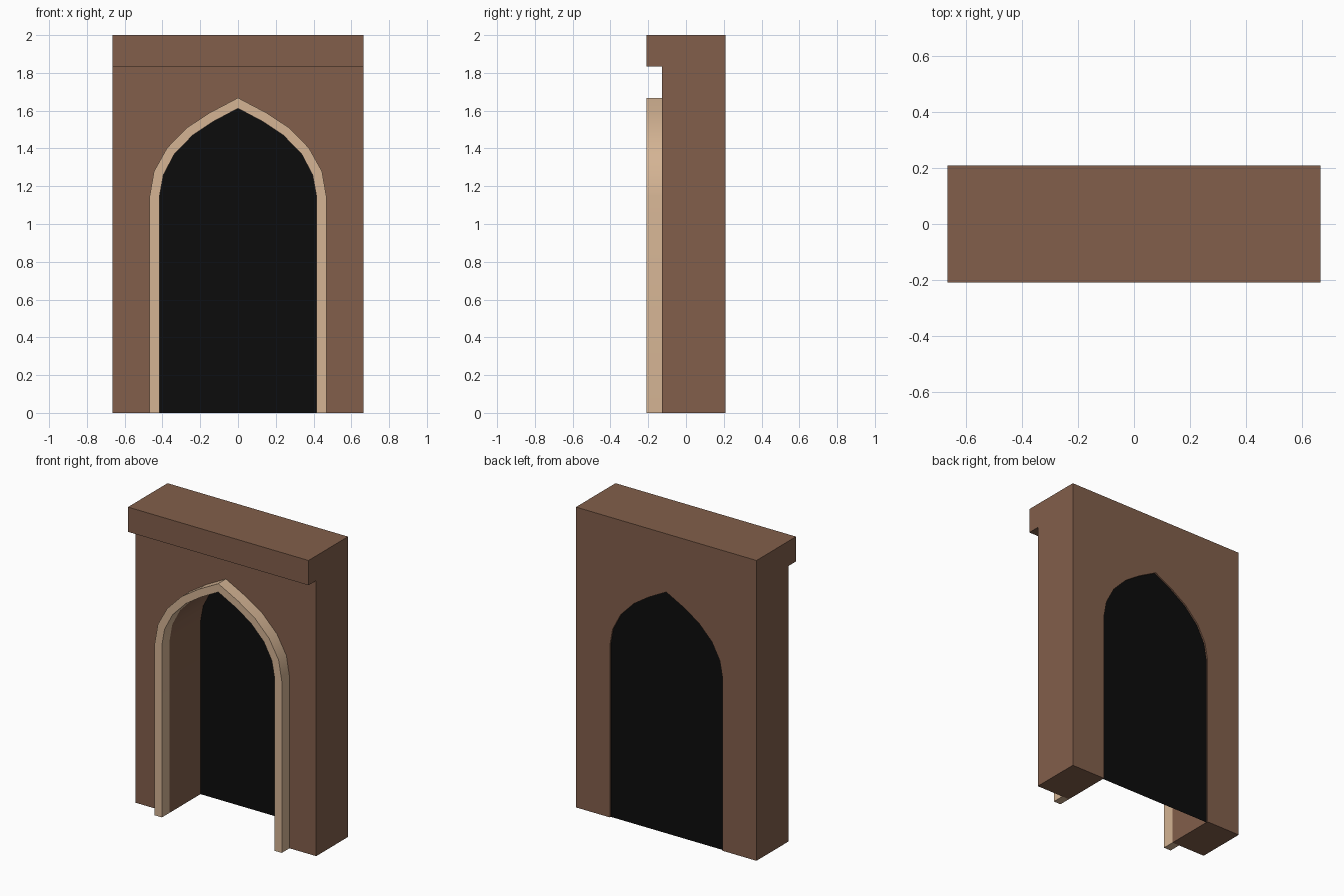
import bpy
import bmesh
import math

cube = bpy.data.objects.get("Cube")
if cube:
    bpy.data.objects.remove(cube, do_unlink=True)


def make_material(name, colour):
    mat = bpy.data.materials.new(name)
    mat.use_nodes = True
    mat.diffuse_color = (*colour, 1)
    bsdf = next(n for n in mat.node_tree.nodes if n.type == 'BSDF_PRINCIPLED')
    bsdf.inputs["Base Color"].default_value = (*colour, 1)
    return mat


brown = make_material("brown wall", (0.223, 0.114, 0.070))
tan = make_material("tan trim", (0.66, 0.455, 0.295))
black = make_material("black doorway", (0.0037, 0.0037, 0.0037))

HALF_WIDTH, FRONT, WALL_FRONT, BACK = 0.665, -0.208, -0.127, 0.208
LINTEL_BOTTOM, TOP = 1.835, 2.0


def mirrored(half):
    """Left half outline ending at the apex, continued down the right side."""
    return half + [(-x, z) for x, z in reversed(half[:-1])]


def extrude_profile(name, outline, y_front, y_back, mat):
    """Extrude an (x, z) outline along y; equal depths give a flat panel."""
    bm = bmesh.new()
    face = bm.faces.new([bm.verts.new((x, y_front, z)) for x, z in outline])
    if y_back > y_front:
        result = bmesh.ops.extrude_face_region(bm, geom=[face], use_keep_orig=True)
        moved = [v for v in result["geom"] if isinstance(v, bmesh.types.BMVert)]
        bmesh.ops.translate(bm, verts=moved, vec=(0, y_back - y_front, 0))
    bmesh.ops.recalc_face_normals(bm, faces=bm.faces)
    bmesh.ops.triangulate(bm, faces=[f for f in bm.faces if len(f.verts) > 4])
    mesh = bpy.data.meshes.new(name)
    bm.to_mesh(mesh)
    bm.free()
    mesh.materials.append(mat)
    obj = bpy.data.objects.new(name, mesh)
    bpy.context.collection.objects.link(obj)
    bpy.ops.object.select_all(action='DESELECT')
    obj.select_set(True)
    bpy.context.view_layer.objects.active = obj
    bpy.ops.object.shade_smooth_by_angle(angle=math.radians(30))
    return obj


# Pointed arch outlines
inner = mirrored([(-0.415, 0), (-0.415, 1.15), (-0.395, 1.26), (-0.337, 1.37),
                  (-0.24, 1.47), (-0.13, 1.543), (0, 1.612)])
outer = mirrored([(-0.468, 0), (-0.468, 1.145), (-0.445, 1.278), (-0.376, 1.402),
                  (-0.27, 1.51), (-0.148, 1.59), (0, 1.668)])

# Wall with the arched opening cut out of its outline
wall_outline = [(-HALF_WIDTH, 0)] + inner + [
    (HALF_WIDTH, 0), (HALF_WIDTH, LINTEL_BOTTOM), (-HALF_WIDTH, LINTEL_BOTTOM)]
extrude_profile("wall", wall_outline, WALL_FRONT, BACK, brown)

# Overhanging lintel
lintel_outline = [(-HALF_WIDTH, LINTEL_BOTTOM), (HALF_WIDTH, LINTEL_BOTTOM),
                  (HALF_WIDTH, TOP), (-HALF_WIDTH, TOP)]
extrude_profile("lintel", lintel_outline, FRONT, BACK, brown)

# Raised trim around the opening
extrude_profile("arch_trim", outer + inner[::-1], FRONT, WALL_FRONT, tan)

# Dark panel closing the opening near the back
extrude_profile("doorway_panel", inner, BACK - 0.01, BACK - 0.01, black)
